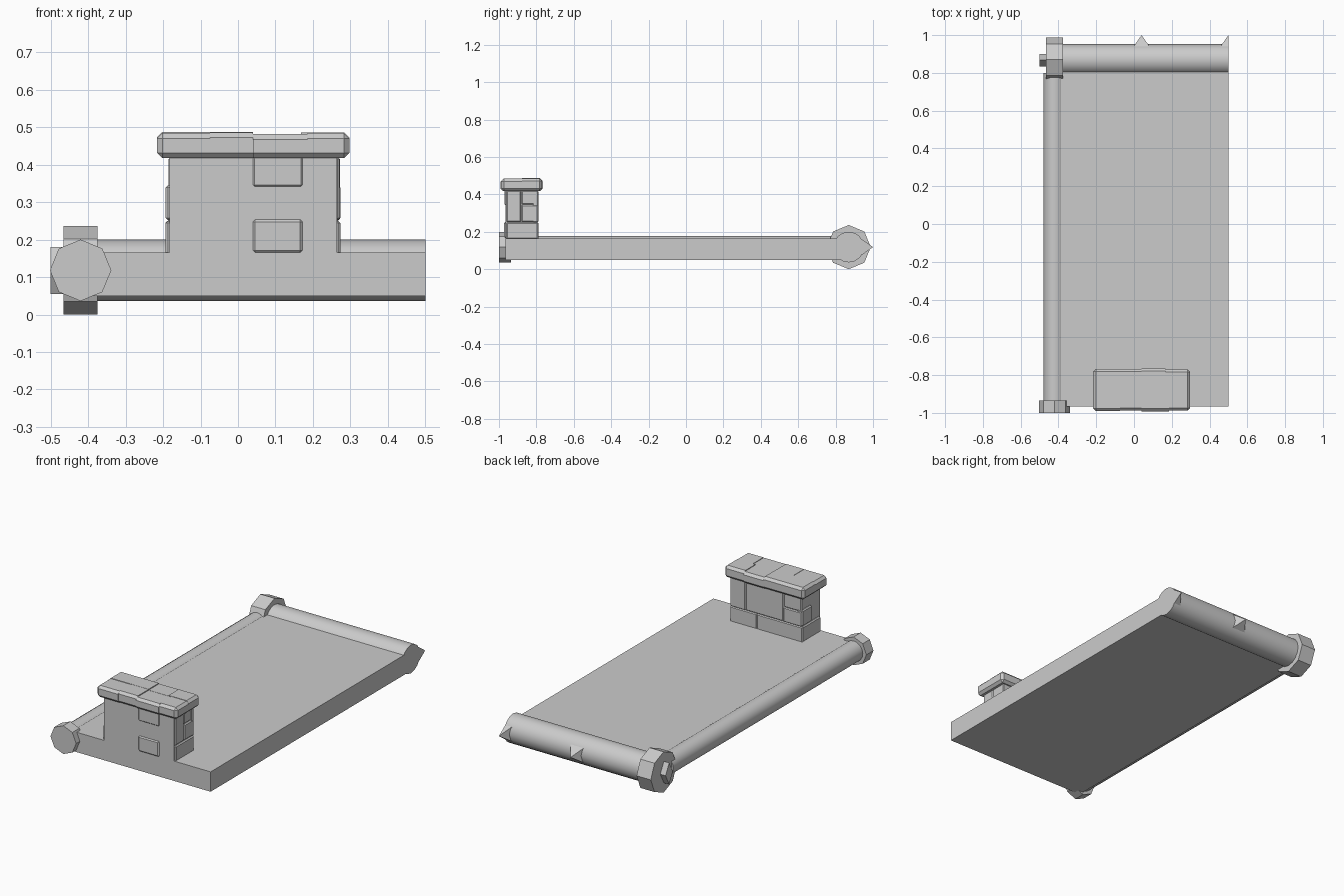
import bpy, bmesh, math
from mathutils import Vector, Matrix

cube = bpy.data.objects.get("Cube")
if cube:
    bpy.data.objects.remove(cube, do_unlink=True)

GREY = (0.6, 0.6, 0.6, 1)
grey = bpy.data.materials.new("plain_grey")
grey.use_nodes = True
grey.diffuse_color = GREY
grey.node_tree.nodes["Principled BSDF"].inputs["Base Color"].default_value = GREY


def add_object(name, bm, smooth=False):
    bmesh.ops.recalc_face_normals(bm, faces=bm.faces)
    mesh = bpy.data.meshes.new(name)
    bm.to_mesh(mesh)
    bm.free()
    mesh.materials.append(grey)
    for poly in mesh.polygons:
        poly.use_smooth = smooth and len(poly.vertices) == 4
    obj = bpy.data.objects.new(name, mesh)
    bpy.context.collection.objects.link(obj)
    return obj


def box(name, x, y, z, bevel=0):
    """Box from (low, high) ranges, with optional chamfered edges."""
    bm = bmesh.new()
    bmesh.ops.create_cube(bm, size=1)
    for v in bm.verts:
        v.co = Vector([(r[0] + r[1]) / 2 + c * (r[1] - r[0])
                       for c, r in zip(v.co, (x, y, z))])
    if bevel:
        bmesh.ops.bevel(bm, geom=bm.edges[:], offset=bevel, segments=1, affect='EDGES')
    return add_object(name, bm)


def rod(name, axis, span, centre, radius, sides, smooth=False, stretch=(1, 1, 1)):
    """Prism along x or y, with a corner on each cross axis."""
    bm = bmesh.new()
    bmesh.ops.create_cone(bm, cap_ends=True, segments=sides, radius1=radius,
                          radius2=radius, depth=span[1] - span[0])
    turn = Matrix.Rotation(math.pi / 2, 4, 'Y' if axis == 'x' else 'X')
    middle = (span[0] + span[1]) / 2
    place = (middle, *centre) if axis == 'x' else (centre[0], middle, centre[1])
    bmesh.ops.transform(bm, verts=bm.verts,
                        matrix=Matrix.Translation(place) @ Matrix.Diagonal((*stretch, 1)) @ turn)
    return add_object(name, bm, smooth)


# Flat base and the rolled edges
AXIS_Z = 0.118
box("base_slab", (-0.42, 0.5), (-0.965, 0.87), (0.05, 0.165))
rod("side_tube", 'y', (-0.95, 0.8), (-0.42, AXIS_Z), 0.059, 16, True)
rod("back_roller", 'x', (-0.4, 0.5), (0.87, AXIS_Z), 0.082, 16, True)
rod("front_tube_cap", 'y', (-1, -0.935), (-0.42, AXIS_Z), 0.082, 8)
rod("back_roller_cap", 'x', (-0.466, -0.375), (0.87, AXIS_Z), 0.118, 8)
rod("end_stud", 'x', (-0.5, -0.46), (0.868, AXIS_Z), 0.033, 4, stretch=(1, 1, 1.9))

# Spikes on the back roller; the outer one is cut in half by the slab's side
for name, x in (("middle_spike", 0.04), ("outer_spike", 0.5)):
    bm = bmesh.new()
    tip = bm.verts.new((x, 1, AXIS_Z))
    right = 0.042 if x < 0.4 else 0
    base = [bm.verts.new((x + dx, 0.94, AXIS_Z + dz))
            for dx, dz in ((-0.042, -0.042), (right, -0.042), (right, 0.042), (-0.042, 0.042))]
    bm.faces.new(base)
    for i in range(4):
        bm.faces.new((base[i], base[(i + 1) % 4], tip))
    add_object(name, bm)

# Chimney core, flush with the front of the base
box("chimney_core", (-0.183, 0.264), (-0.965, -0.798), (0.1, 0.43))
box("front_stone_low", (0.04, 0.172), (-0.972, -0.95), (0.165, 0.253), 0.006)
box("front_stone_high", (0.04, 0.172), (-0.97, -0.95), (0.342, 0.425), 0.004)

# Stones on the back: full bottom course, corner stones and a middle row
B = (-0.82, -0.789)
box("back_stone_low_left", (-0.193, 0.1), B, (0.16, 0.25), 0.005)
box("back_stone_low_right", (0.1, 0.272), B, (0.16, 0.25), 0.005)
box("back_stone_corner", (0.172, 0.272), B, (0.25, 0.42), 0.005)
box("back_stone_middle", (-0.07, 0.172), (-0.82, -0.792), (0.25, 0.42), 0.005)
box("back_stone_end_low", (-0.19, -0.07), B, (0.25, 0.335), 0.005)
box("back_stone_end_high", (-0.185, -0.07), (-0.82, -0.793), (0.335, 0.42), 0.005)

# Stones on both narrow ends
for side, x in (("left", (0.24, 0.273)), ("right", (-0.193, -0.16))):
    box(side + "_stone_low", x, (-0.96, -0.79), (0.16, 0.25), 0.006)
    box(side + "_stone_middle", x, (-0.88, -0.79), (0.252, 0.345), 0.006)
box("left_stone_front", (0.24, 0.271), (-0.96, -0.882), (0.252, 0.42), 0.005)
box("left_stone_high", (0.24, 0.271), (-0.88, -0.79), (0.347, 0.42), 0.005)

# Overhanging rim made of bevelled blocks
box("rim_core", (-0.205, 0.285), (-0.98, -0.775), (0.422, 0.479), 0.008)
rim = (((-0.216, -0.075), (-0.99, -0.876), 0.484),
       ((-0.075, 0.04), (-0.987, -0.876), 0.486),
       ((0.04, 0.186), (-0.992, -0.876), 0.481),
       ((-0.216, 0.04), (-0.876, -0.768), 0.487),
       ((0.04, 0.168), (-0.876, -0.765), 0.482),
       ((0.168, 0.297), (-0.876, -0.77), 0.486),
       ((0.186, 0.297), (-0.988, -0.876), 0.484))
for number, (x, y, top) in enumerate(rim, 1):
    obj = box("rim_block_%d" % number, x, y, (0.417, top))
    # Chamfer only the edges on the outside of the rim
    bm = bmesh.new()
    bm.from_mesh(obj.data)

    def outside(v):
        return (v.x < -0.21, v.x > 0.29, v.y < -0.98, v.y > -0.78)

    edges = [e for e in bm.edges
             if any(a and b for a, b in zip(*(outside(v.co) for v in e.verts)))
             and (abs(e.verts[0].co.z - e.verts[1].co.z) < 0.01
                  or sum(outside(e.verts[0].co)) > 1)]
    bmesh.ops.bevel(bm, geom=edges, offset=0.014, segments=1, affect='EDGES')
    bm.to_mesh(obj.data)
    bm.free()
